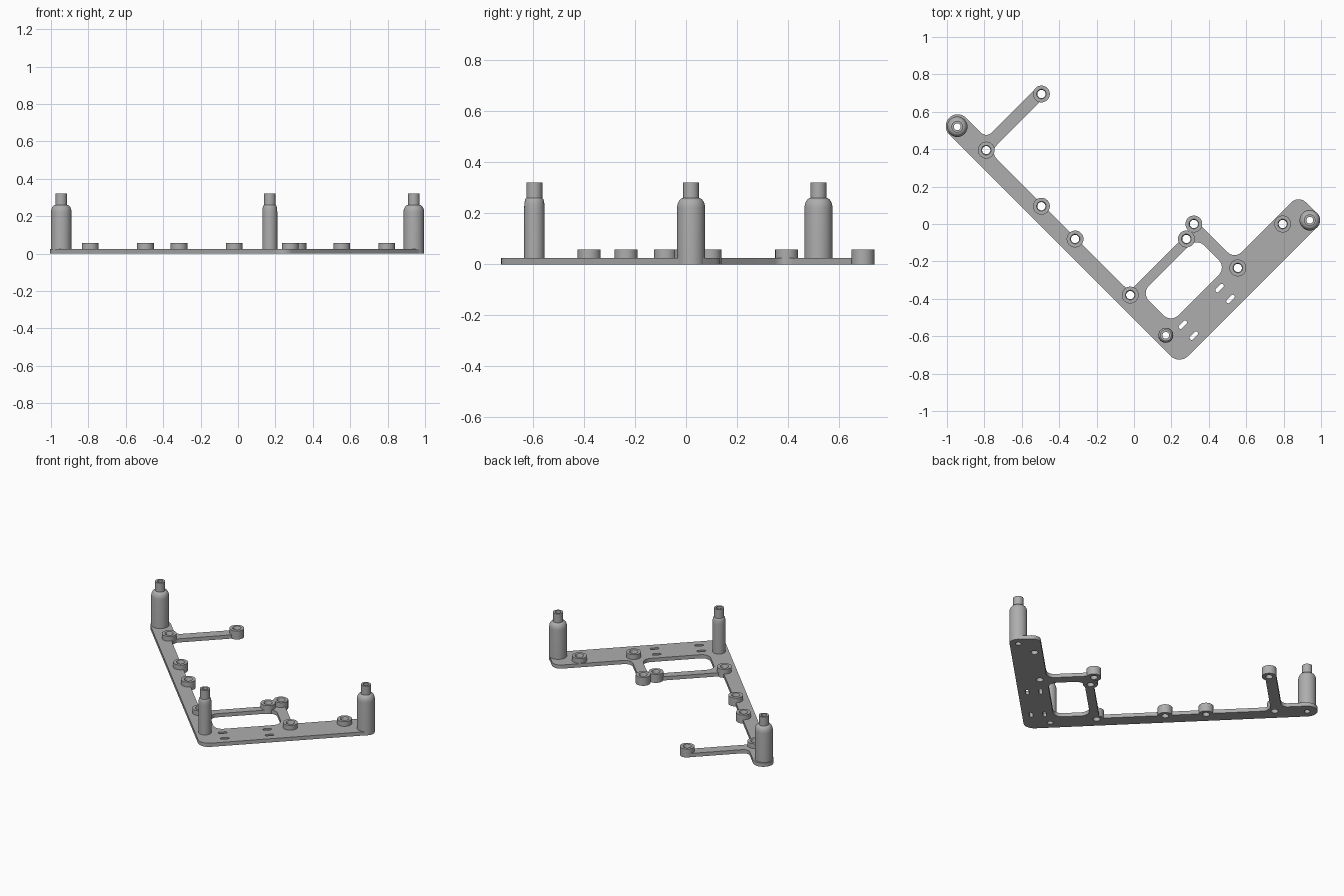
import bpy, bmesh
from math import sin, cos, pi, radians
from mathutils import Vector, Matrix

if "Cube" in bpy.data.objects:
    bpy.data.objects.remove(bpy.data.objects["Cube"])

THICK = 0.025      # plate thickness
BOSS_TOP = 0.057
POST_TOP = 0.32

grey = bpy.data.materials.new("plain grey")
grey.use_nodes = True
COLOUR = (0.42, 0.42, 0.42, 1)
grey.diffuse_color = COLOUR
grey.node_tree.nodes["Principled BSDF"].inputs["Base Color"].default_value = COLOUR


def finish(bm, name, smooth=True):
    bmesh.ops.remove_doubles(bm, verts=bm.verts, dist=1e-5)
    bmesh.ops.recalc_face_normals(bm, faces=bm.faces)
    mesh = bpy.data.meshes.new(name)
    bm.to_mesh(mesh)
    bm.free()
    mesh.materials.append(grey)
    obj = bpy.data.objects.new(name, mesh)
    bpy.context.collection.objects.link(obj)
    if smooth:
        bpy.ops.object.select_all(action='DESELECT')
        obj.select_set(True)
        bpy.context.view_layer.objects.active = obj
        bpy.ops.object.shade_smooth_by_angle(angle=radians(35))
    return obj


def diagonal(u, v):
    """The frame is laid out along the diagonals u = x + y and v = x - y."""
    return Vector(((u + v) / 2, (u - v) / 2, 0))


def rounded_loop(bm, corners, steps=8):
    """Closed edge loop with a fillet of the given radius at each right angle."""
    pts = [diagonal(u, v) for u, v, r in corners]
    verts = []
    for i, p in enumerate(pts):
        r = corners[i][2]
        a = (pts[i - 1] - p).normalized() * r
        b = (pts[(i + 1) % len(pts)] - p).normalized() * r
        for k in range(steps + 1):
            t = k / steps * pi / 2
            verts.append(bm.verts.new(p + a + b - b * cos(t) - a * sin(t)))
    for i, vert in enumerate(verts):
        bm.edges.new((verts[i - 1], vert))


def rectangle(u0, u1, v0, v1, r):
    return [(u0, v0, r), (u1, v0, r), (u1, v1, r), (u0, v1, r)]


def lathe(name, profile, x, y):
    """Turn a closed (radius, height) profile into a ring-shaped part."""
    bm = bmesh.new()
    verts = [bm.verts.new((r, 0, z)) for r, z in profile]
    edges = [bm.edges.new((verts[i - 1], verts[i])) for i in range(len(verts))]
    bmesh.ops.spin(bm, geom=verts + edges, cent=(0, 0, 0), axis=(0, 0, 1),
                   angle=2 * pi, steps=40)
    obj = finish(bm, name)
    obj.location = (x, y, 0)
    return obj


bosses = [(-0.79, 0.395), (-0.495, 0.695), (-0.495, 0.095), (-0.315, -0.08),
          (-0.02, -0.38), (0.28, -0.08), (0.32, 0), (0.555, -0.235), (0.795, 0)]
posts = {"left_post": (0.94, 0.02, 0.055), "right_post": (-0.945, 0.52, 0.055),
         "front_post": (0.17, -0.595, 0.04)}

# Flat frame: outline, window and four slots
bm = bmesh.new()
rounded_loop(bm, [
    (-0.51, 0.995, 0.066), (1.035, 0.995, 0.055), (1.035, 0.725, 0.055),
    (0.35, 0.725, 0.05), (0.35, 0.335, 0.02), (-0.385, 0.335, 0.04),
    (-0.385, -1.155, 0.05), (0.2, -1.155, 0.01), (0.2, -1.25, 0.01),
    (-0.33, -1.25, 0.04), (-0.33, -1.555, 0.063), (-0.51, -1.555, 0.063)])
rounded_loop(bm, rectangle(-0.33, 0.26, 0.41, 0.725, 0.055))
for u in (0.115, -0.277):
    for v in (0.8, 0.917):
        rounded_loop(bm, rectangle(u - 0.039, u + 0.039, v - 0.015, v + 0.015, 0.01), 4)
bmesh.ops.triangle_fill(bm, edges=bm.edges, use_beauty=True)
top = bmesh.ops.extrude_face_region(bm, geom=bm.faces[:])["geom"]
bmesh.ops.translate(bm, vec=(0, 0, THICK),
                    verts=[g for g in top if isinstance(g, bmesh.types.BMVert)])
frame = finish(bm, "frame_plate")

# Drill openings for the bosses and posts
bm = bmesh.new()
for x, y in bosses + [p[:2] for p in posts.values()]:
    bmesh.ops.create_cone(bm, cap_ends=True, segments=32, radius1=0.028, radius2=0.028,
                          depth=0.2, matrix=Matrix.Translation((x, y, 0)))
drill = finish(bm, "drill_cutter", smooth=False)
drill.hide_render = True
cut = frame.modifiers.new("drill", 'BOOLEAN')
cut.operation = 'DIFFERENCE'
cut.solver = 'EXACT'
cut.object = drill
bpy.context.view_layer.objects.active = frame
bpy.ops.object.modifier_apply(modifier=cut.name)
bpy.data.objects.remove(drill)

# Low screw bosses
for i, (x, y) in enumerate(bosses):
    lathe(f"boss_{i + 1}", [(0.022, 0), (0.045, 0), (0.045, BOSS_TOP),
                            (0.026, BOSS_TOP), (0.022, BOSS_TOP - 0.006)], x, y)

# Tall posts with a rounded shoulder and a narrow neck
for name, (x, y, r) in posts.items():
    neck = 0.031
    drop = r - neck
    shoulder = [(neck + drop * cos(t), 0.22 + 0.04 * sin(t))
                for t in (k * pi / 12 for k in range(7))]
    lathe(name, [(0.018, 0), (r, 0)] + shoulder
          + [(neck, POST_TOP), (0.018, POST_TOP)], x, y)
